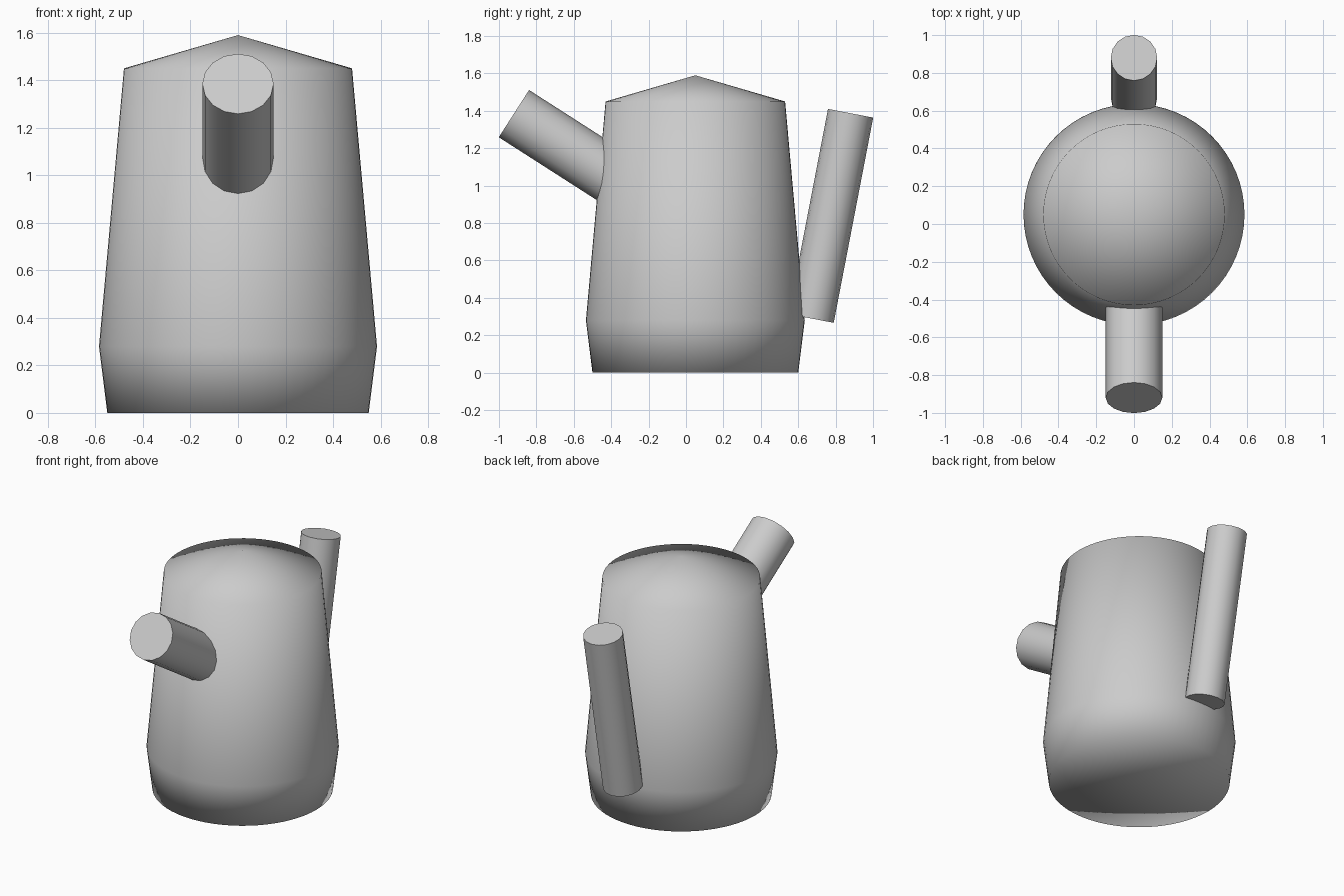
import bpy, bmesh, math
from mathutils import Vector

if "Cube" in bpy.data.objects:
    bpy.data.objects.remove(bpy.data.objects["Cube"])

grey = bpy.data.materials.new("plain grey")
grey.diffuse_color = (0.6, 0.6, 0.6, 1)
grey.use_nodes = True
grey.node_tree.nodes["Principled BSDF"].inputs["Base Color"].default_value = grey.diffuse_color


def add_object(name, bm, sharp_angle=None):
    bmesh.ops.recalc_face_normals(bm, faces=bm.faces[:])
    for f in bm.faces:
        f.smooth = True
    mesh = bpy.data.meshes.new(name)
    bm.to_mesh(mesh)
    bm.free()
    mesh.materials.append(grey)
    if sharp_angle is not None:
        mesh.set_sharp_from_angle(angle=math.radians(sharp_angle))
    obj = bpy.data.objects.new(name, mesh)
    bpy.context.collection.objects.link(obj)
    return obj


def lathe(name, profile, centre, steps):
    """Revolve (radius, z) points about the z axis, fully smooth."""
    bm = bmesh.new()
    verts = [bm.verts.new((r, 0, z)) for r, z in profile]
    edges = [bm.edges.new(pair) for pair in zip(verts, verts[1:])]
    bmesh.ops.spin(bm, geom=verts + edges, cent=(0, 0, 0), axis=(0, 0, 1),
                   angle=math.tau, steps=steps, use_duplicate=False)
    bmesh.ops.remove_doubles(bm, verts=bm.verts[:], dist=1e-4)
    obj = add_object(name, bm)
    obj.location = centre
    return obj


def rod(name, start, end, radius, sides=16):
    """Capped cylinder between two points, smooth sides and flat caps."""
    start, end = Vector(start), Vector(end)
    axis = end - start
    bm = bmesh.new()
    bmesh.ops.create_cone(bm, cap_ends=True, segments=sides, radius1=radius,
                          radius2=radius, depth=axis.length)
    obj = add_object(name, bm, 30)
    obj.rotation_euler = (math.atan2(-axis.y, axis.z), 0, 0)
    obj.location = (start + end) / 2
    return obj


# Body with conical lid and closed base
lathe("pot_body", [(0, 0), (0.55, 0), (0.585, 0.28), (0.48, 1.45), (0, 1.59)],
      (0, 0.05, 0), 64)

# Spout, slanting down into the body
tilt, length = 0.57, 0.75
tip = Vector((0, -0.92, 1.385))
root = tip + length * Vector((0, math.cos(tilt), -math.sin(tilt)))
rod("spout", root, tip, 0.15)

# Handle, leaning away from the body
rod("handle", (0, 0.669, 0.29), (0, 0.88, 1.387), 0.123)
